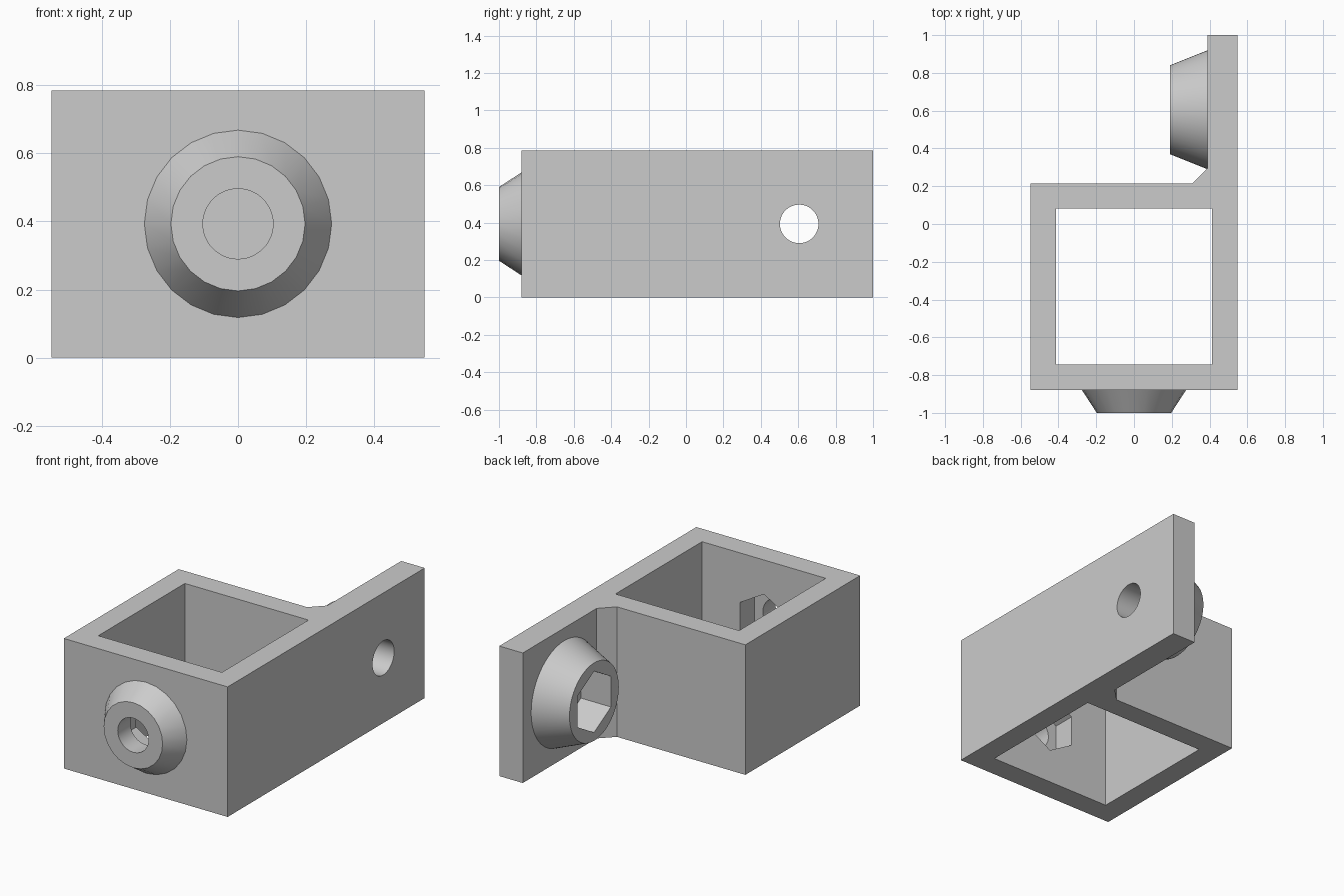
import bpy, bmesh, math

if "Cube" in bpy.data.objects:
    bpy.data.objects.remove(bpy.data.objects["Cube"], do_unlink=True)

HEIGHT = 0.785
MID = 0.393       # height of both screw axes
EAR_Y = 0.605     # screw position along the ear

grey = bpy.data.materials.new("plain grey")
grey.use_nodes = True
colour = (0.6, 0.6, 0.6, 1)
grey.diffuse_color = colour
grey.node_tree.nodes["Principled BSDF"].inputs["Base Color"].default_value = colour


def loft(name, start, end):
    """Closed solid between two matching rings of points."""
    bm = bmesh.new()
    a = [bm.verts.new(p) for p in start]
    b = [bm.verts.new(p) for p in end]
    bm.faces.new(a)
    bm.faces.new(b)
    for i in range(len(a)):
        j = (i + 1) % len(a)
        bm.faces.new((a[i], a[j], b[j], b[i]))
    bmesh.ops.recalc_face_normals(bm, faces=bm.faces)
    mesh = bpy.data.meshes.new(name)
    bm.to_mesh(mesh)
    bm.free()
    mesh.materials.append(grey)
    obj = bpy.data.objects.new(name, mesh)
    bpy.context.collection.objects.link(obj)
    return obj


def prism(name, outline, z0, z1):
    return loft(name, [(x, y, z0) for x, y in outline], [(x, y, z1) for x, y in outline])


def frustum(name, axis, first, last, sides):
    """Cone, cylinder or hexagon on one screw axis; first and last are (position, radius)."""
    def ring(pos, radius):
        pts = []
        for i in range(sides):
            t = 2 * math.pi * i / sides
            across, up = radius * math.sin(t), MID + radius * math.cos(t)
            pts.append((across, pos, up) if axis == "y" else (pos, EAR_Y + across, up))
        return pts
    return loft(name, ring(*first), ring(*last))


def combine(target, tool, operation):
    mod = target.modifiers.new(operation.lower(), "BOOLEAN")
    mod.operation = operation
    mod.solver = "EXACT"
    mod.object = tool
    bpy.context.view_layer.objects.active = target
    bpy.ops.object.modifier_apply(modifier=mod.name)
    bpy.data.objects.remove(tool, do_unlink=True)


# Collar and ear in one outline, with a chamfer in the inner corner
bracket = prism("clamp_bracket", [
    (-0.547, -0.88), (0.547, -0.88), (0.547, 1), (0.39, 1),
    (0.39, 0.295), (0.31, 0.215), (-0.547, 0.215)], 0, HEIGHT)

# Square opening through the collar
opening = [(-0.413, -0.743), (0.413, -0.743), (0.413, 0.083), (-0.413, 0.083)]
combine(bracket, prism("opening_cutter", opening, -0.1, HEIGHT + 0.1), "DIFFERENCE")

# Conical bosses, sunk slightly into the walls
combine(bracket, frustum("front_boss", "y", (-1, 0.197), (-0.87, 0.2815), 24), "UNION")
combine(bracket, frustum("ear_boss", "x", (0.19, 0.235), (0.40, 0.319), 64), "UNION")

# Screw holes and hexagonal nut pockets
cutters = [
    ("front_hole", "y", -1.1, -0.7, 0.103, 48),
    ("front_nut_pocket", "y", -0.88, -0.7, 0.185, 6),
    ("ear_hole", "x", 0.1, 0.6, 0.103, 48),
    ("ear_nut_pocket", "x", 0.1, 0.39, 0.185, 6),
]
for name, axis, a, b, radius, sides in cutters:
    combine(bracket, frustum(name, axis, (a, radius), (b, radius), sides), "DIFFERENCE")

# Smooth cones and holes, crisp edges elsewhere
bpy.ops.object.select_all(action="DESELECT")
bracket.select_set(True)
bpy.context.view_layer.objects.active = bracket
bpy.ops.object.shade_smooth_by_angle(angle=math.radians(25))
